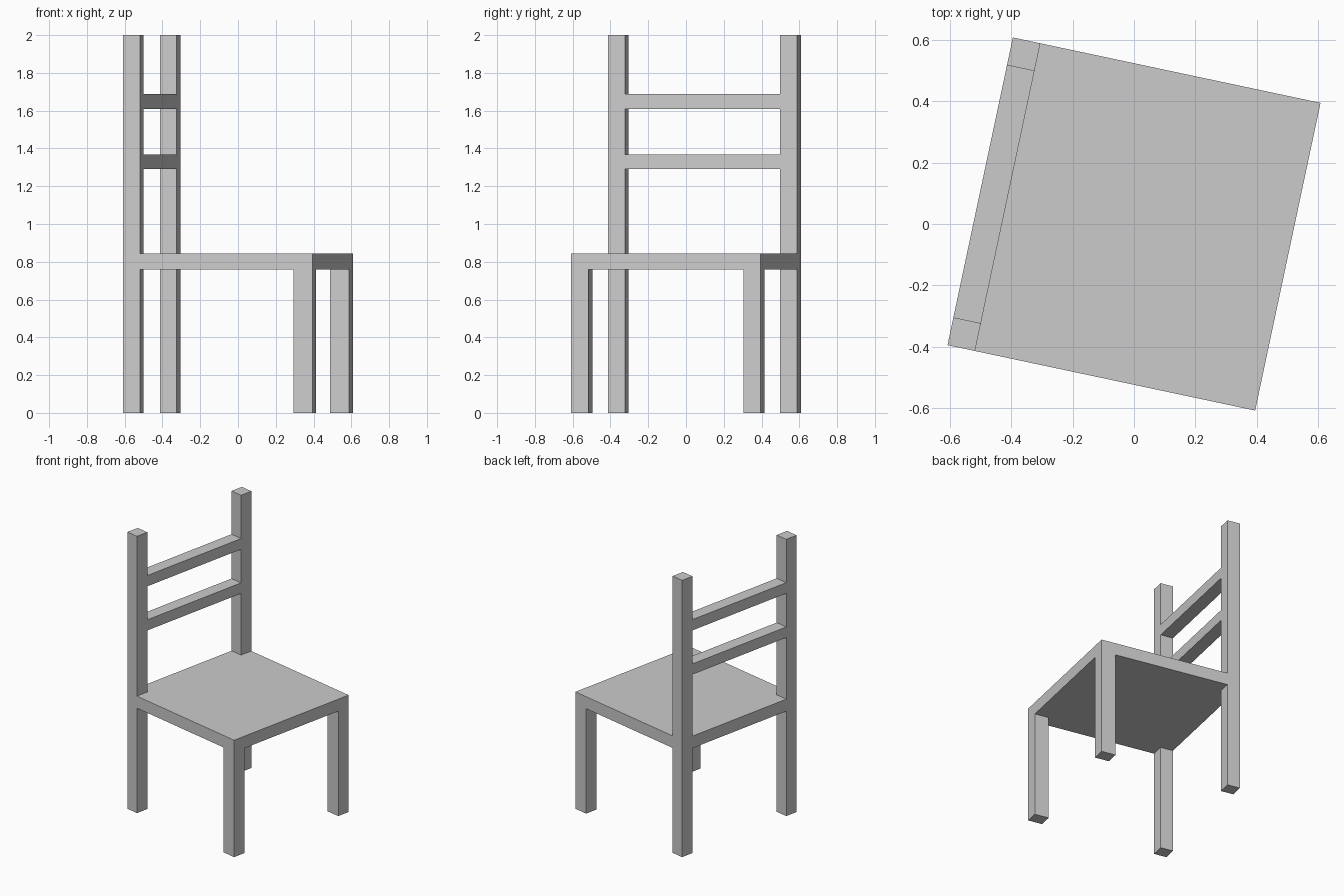
import bpy
from math import radians
from mathutils import Matrix

if "Cube" in bpy.data.objects:
    bpy.data.objects.remove(bpy.data.objects["Cube"])

TURN = Matrix.Rotation(radians(-12), 4, 'Z')   # whole chair is turned
H = 0.5125                                     # half the seat width
POST, LEG_X, DEPTH = 0.0915, 0.103, 0.0925     # leg cross-sections


def box(name, x, y, z):
    """Box from (min, max) ranges in chair space."""
    bpy.ops.mesh.primitive_cube_add(size=1)
    ob = bpy.context.object
    ob.name = name
    size = [r[1] - r[0] for r in (x, y, z)]
    mid = [(r[0] + r[1]) / 2 for r in (x, y, z)]
    ob.data.transform(TURN @ Matrix.Translation(mid) @ Matrix.Diagonal((*size, 1)))
    return ob


# Seat, fitted between the back posts
seat_z = (0.758, 0.845)
box("seat", (-H + POST, H), (-H, H), seat_z)
box("seat_back_edge", (-H, -H + POST), (-H + DEPTH, H - DEPTH), seat_z)

# Short front legs and tall back posts on both sides
for side, y in (("right", (-H, -H + DEPTH)), ("left", (H - DEPTH, H))):
    box("front_leg_" + side, (H - LEG_X, H), y, (0, seat_z[0]))
    box("back_post_" + side, (-H, -H + POST), y, (0, 2))

# Backrest rails, flush with the posts
for name, z in (("lower_rail", (1.29, 1.367)), ("upper_rail", (1.609, 1.687))):
    box(name, (-H, -H + POST), (-H + DEPTH, H - DEPTH), z)
